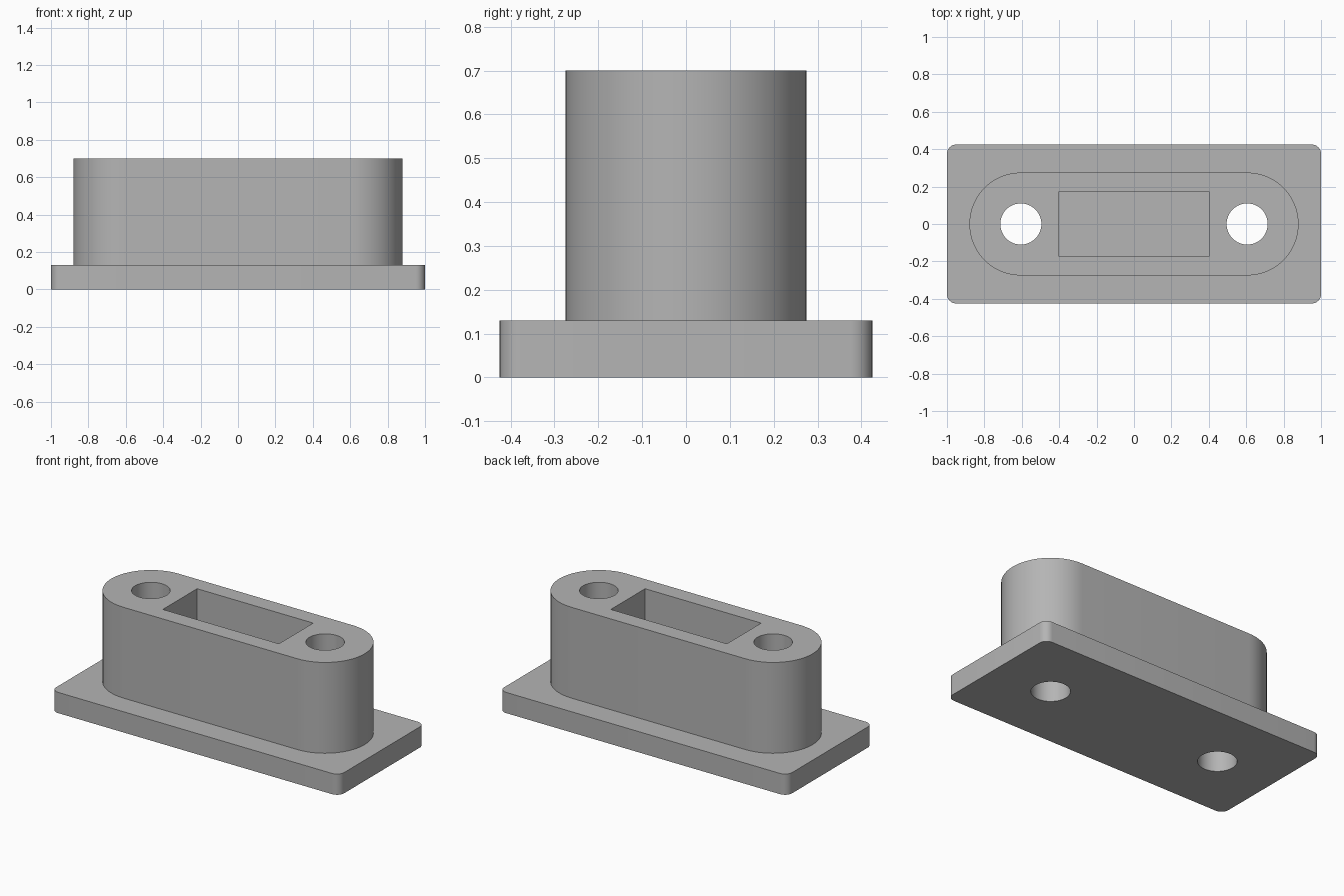
import bpy, bmesh, math

cube = bpy.data.objects.get("Cube")
if cube:
    bpy.data.objects.remove(cube, do_unlink=True)

PLATE_TOP, TOP = 0.13, 0.70
HOLE_X, HOLE_R, BODY_R = 0.605, 0.11, 0.275

grey = bpy.data.materials.new("plain grey")
grey.use_nodes = True
colour = (0.46, 0.46, 0.46, 1)
grey.diffuse_color = colour
grey.node_tree.nodes["Principled BSDF"].inputs["Base Color"].default_value = colour


def rounded_outline(hx, hy, r, steps):
    """Rectangle outline with four rounded corners, counter-clockwise."""
    points = []
    for quarter, (sx, sy) in enumerate([(1, 1), (-1, 1), (-1, -1), (1, -1)]):
        for i in range(steps + 1):
            a = math.pi / 2 * (quarter + i / steps)
            points.append((sx * (hx - r) + r * math.cos(a),
                           sy * (hy - r) + r * math.sin(a)))
    return points


def prism(name, points, z0, z1, x=0):
    """Extrude an outline from z0 to z1."""
    bm = bmesh.new()
    face = bm.faces.new([bm.verts.new((px + x, py, z0)) for px, py in points])
    top = bmesh.ops.extrude_face_region(bm, geom=[face])["geom"]
    bmesh.ops.translate(bm, vec=(0, 0, z1 - z0),
                        verts=[g for g in top if isinstance(g, bmesh.types.BMVert)])
    bmesh.ops.remove_doubles(bm, verts=bm.verts, dist=0.0001)
    bmesh.ops.recalc_face_normals(bm, faces=bm.faces)
    mesh = bpy.data.meshes.new(name)
    bm.to_mesh(mesh)
    bm.free()
    mesh.materials.append(grey)
    obj = bpy.data.objects.new(name, mesh)
    bpy.context.collection.objects.link(obj)
    return obj


def combine(target, tool, operation):
    """Apply a boolean and remove the tool."""
    mod = target.modifiers.new(tool.name, "BOOLEAN")
    mod.object, mod.operation, mod.solver = tool, operation, "EXACT"
    bpy.context.view_layer.objects.active = target
    bpy.ops.object.modifier_apply(modifier=mod.name)
    bpy.data.objects.remove(tool, do_unlink=True)


# Base plate with a tall round-ended body, fused into one solid
block = prism("flanged_block", rounded_outline(1.0, 0.425, 0.05, 8), 0, PLATE_TOP)
body = prism("body", rounded_outline(HOLE_X + BODY_R, BODY_R, BODY_R, 16),
             PLATE_TOP / 2, TOP)
combine(block, body, "UNION")

# Two bolt holes right through
for side in (-1, 1):
    hole = prism("bolt_hole", rounded_outline(HOLE_R, HOLE_R, HOLE_R, 12),
                 -0.1, TOP + 0.1, side * HOLE_X)
    combine(block, hole, "DIFFERENCE")

# Blind rectangular pocket, down to the plate
pocket = prism("pocket", [(0.403, 0.17), (-0.403, 0.17), (-0.403, -0.17), (0.403, -0.17)],
               PLATE_TOP, TOP + 0.1)
combine(block, pocket, "DIFFERENCE")

# Smooth curved walls, crisp rims
bpy.ops.object.select_all(action="DESELECT")
block.select_set(True)
bpy.context.view_layer.objects.active = block
bpy.ops.object.shade_smooth_by_angle(angle=math.radians(30))
